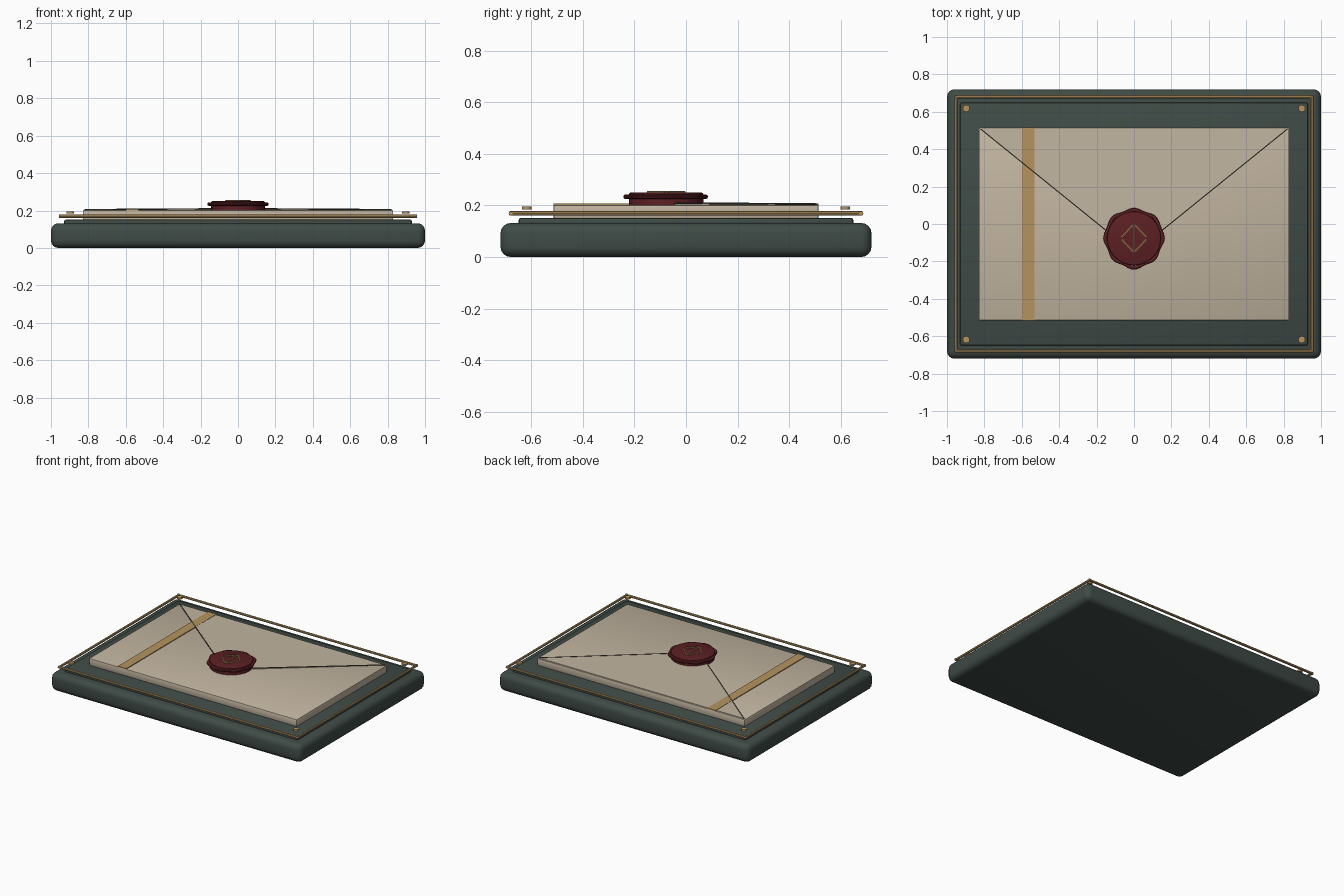
import bpy, bmesh, math
from mathutils import Vector

if "Cube" in bpy.data.objects:
    bpy.data.objects.remove(bpy.data.objects["Cube"])


def material(name, rgb):
    m = bpy.data.materials.new(name)
    m.diffuse_color = (*rgb, 1)
    m.use_nodes = True
    m.node_tree.nodes["Principled BSDF"].inputs["Base Color"].default_value = m.diffuse_color
    return m


GREEN = material("dark green", (0.050, 0.070, 0.061))
PAPER = material("parchment", (0.540, 0.462, 0.352))
GOLD = material("antique gold", (0.460, 0.296, 0.115))
RED = material("wax red", (0.107, 0.014, 0.017))
DARK = material("fold brown", (0.085, 0.072, 0.056))


def finish(bm, name, mat, smooth=True):
    bmesh.ops.recalc_face_normals(bm, faces=bm.faces)
    me = bpy.data.meshes.new(name)
    bm.to_mesh(me)
    bm.free()
    me.materials.append(mat)
    ob = bpy.data.objects.new(name, me)
    bpy.context.collection.objects.link(ob)
    if smooth:
        bpy.ops.object.select_all(action='DESELECT')
        ob.select_set(True)
        bpy.context.view_layer.objects.active = ob
        bpy.ops.object.shade_smooth_by_angle(angle=math.radians(35))
    return ob


def box(name, mat, x0, x1, y0, y1, z0, z1, bevel=0, segments=3):
    bm = bmesh.new()
    bmesh.ops.create_cube(bm, size=1)
    for v in bm.verts:
        v.co = ((x0 + x1) / 2 + v.co.x * (x1 - x0),
                (y0 + y1) / 2 + v.co.y * (y1 - y0),
                (z0 + z1) / 2 + v.co.z * (z1 - z0))
    if bevel:
        bmesh.ops.bevel(bm, geom=bm.edges[:], offset=bevel, segments=segments,
                        profile=0.5, affect='EDGES')
    return finish(bm, name, mat)


def disc(name, mat, x, y, z0, z1, r, sides, bevel=0):
    bm = bmesh.new()
    bmesh.ops.create_cone(bm, cap_ends=True, segments=sides, radius1=r, radius2=r, depth=z1 - z0)
    if bevel:
        rim = [e for e in bm.edges if all(v.co.z > 0 for v in e.verts)]
        bmesh.ops.bevel(bm, geom=rim, offset=bevel, segments=2, profile=0.5, affect='EDGES')
    bmesh.ops.translate(bm, verts=bm.verts, vec=(x, y, (z0 + z1) / 2))
    return finish(bm, name, mat)


def rod(name, mat, a, b, r, sides=8):
    a, b = Vector(a), Vector(b)
    bm = bmesh.new()
    bmesh.ops.create_cone(bm, cap_ends=True, segments=sides, radius1=r, radius2=r,
                          depth=(b - a).length)
    bmesh.ops.rotate(bm, verts=bm.verts, cent=(0, 0, 0),
                     matrix=(b - a).to_track_quat('Z', 'Y').to_matrix())
    bmesh.ops.translate(bm, verts=bm.verts, vec=(a + b) / 2)
    return finish(bm, name, mat)


# Padded base and raised panel
box("base", GREEN, -1, 1, -0.72, 0.72, 0, 0.132, 0.04, 4)
box("raised_panel", GREEN, -0.93, 0.93, -0.65, 0.65, 0.12, 0.152, 0.01, 2)

# Gold border rails hovering over the rim, and corner studs
for s in (-1, 1):
    rod("border_rail_long", GOLD, (-0.958, s * 0.68, 0.169), (0.958, s * 0.68, 0.169), 0.0085)
    rod("border_rail_short", GOLD, (s * 0.95, -0.686, 0.169), (s * 0.95, 0.686, 0.169), 0.0085)
    for t in (-1, 1):
        disc("corner_stud", GOLD, s * 0.897, t * 0.618, 0.184, 0.196, 0.019, 12)

# Envelope body, triangular flap, fold lines and ribbon
box("envelope", PAPER, -0.83, 0.83, -0.515, 0.515, 0.15, 0.202, 0.006, 2)

bm = bmesh.new()
bottom = [bm.verts.new(p) for p in ((-0.82, 0.508, 0.2), (0, -0.155, 0.2), (0.82, 0.508, 0.2))]
tri = bm.faces.new(bottom)
ext = bmesh.ops.extrude_face_region(bm, geom=[tri])
for v in ext["geom"]:
    if isinstance(v, bmesh.types.BMVert):
        v.co.z = 0.205 if v.co.y > 0 else 0.210
finish(bm, "envelope_flap", PAPER, False)

for s in (-1, 1):
    rod("fold_line", DARK, (s * 0.82, 0.508, 0.205), (0, -0.155, 0.210), 0.0035, 6)
box("ribbon", GOLD, -0.598, -0.532, -0.515, 0.515, 0.2, 0.2075)

# Wax seal: disc with a wavy squeezed-out rim
CY = -0.077
disc("wax_seal", RED, 0, CY, 0.2, 0.25, 0.144, 32, 0.006)
bm = bmesh.new()
N, M = 72, 10
rings = []
for i in range(N):
    a = 2 * math.pi * i / N
    R = 0.149 + 0.005 * math.cos(8 * a) + 0.002 * math.sin(3 * a)
    ring = []
    for j in range(M):
        b = 2 * math.pi * j / M
        r = R + 0.0105 * math.cos(b)
        ring.append(bm.verts.new((r * math.cos(a), CY + r * math.sin(a),
                                  0.234 + 0.0095 * math.sin(b))))
    rings.append(ring)
for i in range(N):
    p, q = rings[i], rings[(i + 1) % N]
    for j in range(M):
        k = (j + 1) % M
        bm.faces.new((p[j], q[j], q[k], p[k]))
finish(bm, "wax_rim", RED)

# Diamond mark with a centre bar on the seal
Z = 0.252
for s in (-1, 1):
    for t in (-1, 1):
        rod("diamond_bar", GOLD, (s * 0.066, CY + t * 0.006, Z), (s * 0.004, CY + t * 0.072, Z), 0.0045, 6)
rod("diamond_centre_bar", GOLD, (0, CY - 0.072, Z), (0, CY + 0.072, Z), 0.0045, 6)
